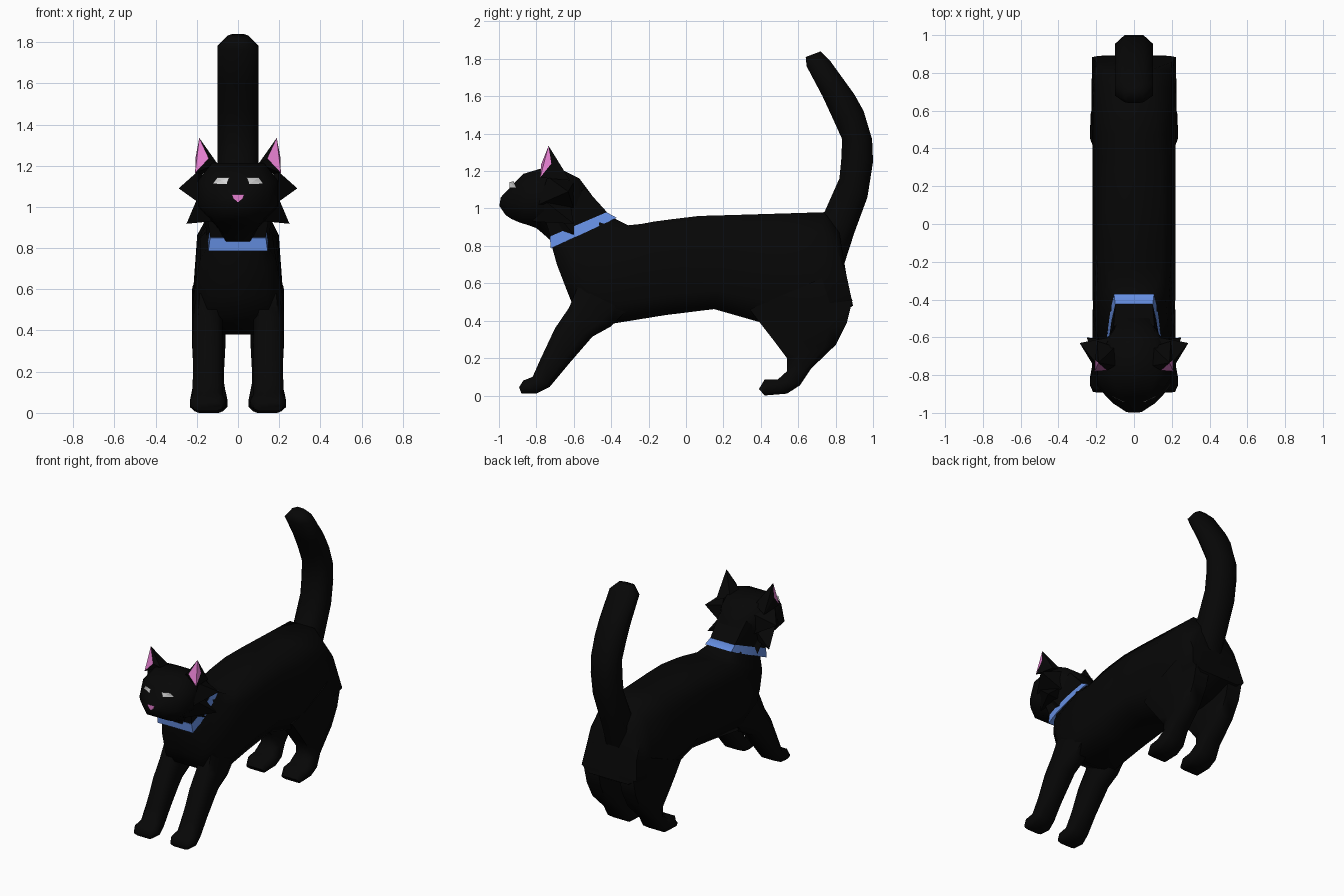
import bpy, bmesh, math
from mathutils import Vector
from mathutils.bvhtree import BVHTree

if "Cube" in bpy.data.objects:
    bpy.data.objects.remove(bpy.data.objects["Cube"], do_unlink=True)


def material(name, color):
    m = bpy.data.materials.new(name)
    m.use_nodes = True
    m.diffuse_color = (*color, 1)
    m.node_tree.nodes["Principled BSDF"].inputs["Base Color"].default_value = (*color, 1)
    return m


BLACK = material("black_fur", (0.002, 0.002, 0.002))
BLUE = material("collar_blue", (0.13, 0.27, 0.75))
PINK = material("soft_pink", (0.77, 0.21, 0.62))
WHITE = material("eye_white", (0.75, 0.75, 0.75))


def finish(bm, name, mats, smooth=0):
    """Turn a bmesh into a shaded object."""
    bmesh.ops.recalc_face_normals(bm, faces=bm.faces)
    me = bpy.data.meshes.new(name)
    bm.to_mesh(me)
    bm.free()
    for m in mats:
        me.materials.append(m)
    ob = bpy.data.objects.new(name, me)
    bpy.context.collection.objects.link(ob)
    if smooth:
        bpy.ops.object.select_all(action='DESELECT')
        ob.select_set(True)
        bpy.context.view_layer.objects.active = ob
        bpy.ops.object.shade_smooth_by_angle(angle=math.radians(smooth))
    return ob


def loft(name, rows, shape, x=0, mat=BLACK):
    """Eight-sided loft; each row is upper y, z, lower y, z, half width and
    optionally its own top factor. Shape gives the top, shoulder and bottom
    width factors and the corner depth."""
    top, c, b, t = shape
    bm = bmesh.new()
    rings = []
    for y1, z1, y2, z2, w, *own in rows:
        a = own[0] if own else top
        section = [(a, 0), (c, t), (1, 1 - t), (b, 1), (-b, 1), (-1, 1 - t), (-c, t), (-a, 0)]
        p, q = Vector((x, y1, z1)), Vector((x, y2, z2))
        rings.append([bm.verts.new(p.lerp(q, v) + Vector((u * w, 0, 0))) for u, v in section])
    for r, s in zip(rings, rings[1:]):
        for i in range(8):
            j = (i + 1) % 8
            bm.faces.new((r[i], r[j], s[j], s[i]))
    bm.faces.new(rings[0])
    bm.faces.new(rings[-1])
    return finish(bm, name, [mat], 65)


def hull(name, points, side):
    """Pointed fur clump as a convex hull."""
    bm = bmesh.new()
    vs = [bm.verts.new((side * px, y, z)) for px, y, z in points]
    bmesh.ops.convex_hull(bm, input=vs)
    return finish(bm, name, [BLACK])


# Torso from shoulders to rump
loft("body", [
    (-.41, .96, -.72, .82, .13), (-.38, .945, -.715, .79, .138),
    (-.31, .91, -.69, .70, .185), (-.24, .917, -.64, .57, .205),
    (-.17, .93, -.60, .47, .215), (-.08, .942, -.42, .38, .22),
    (.07, .96, -.11, .43, .22), (.25, .965, .15, .462, .22, .64),
    (.48, .972, .42, .385, .22, .55), (.74, .98, .64, .38, .22, .45),
    (.82, .87, .76, .40, .222, .45), (.848, .69, .893, .48, .222, .7)],
    (.68, .9, .7, .2))

# Collar band and the neck above it
band = (.72, .86, .98, .28)
loft("collar", [(-.425, .98, -.728, .85, .138), (-.37, .95, -.723, .786, .147)],
     band, mat=BLUE)
loft("neck", [(-.415, .965, -.722, .84, .136), (-.425, .983, -.726, .853, .137),
              (-.54, 1.11, -.75, .93, .15)], band)

# Head, tapering to the muzzle
head = loft("head", [
    (-.43, .97, -.725, .83, .105), (-.51, 1.08, -.77, .87, .13),
    (-.57, 1.16, -.80, .895, .17), (-.65, 1.20, -.84, .91, .19),
    (-.78, 1.212, -.89, .925, .195), (-.87, 1.185, -.935, .945, .145),
    (-.915, 1.14, -.965, .965, .11), (-.99, 1.06, -.998, 1.015, .04)],
    (.65, 1, .55, .3))

# Tail, curving up and forward
loft("tail", [
    (.68, .92, .845, .70, .1), (.74, .98, .90, .87, .1), (.82, 1.16, .97, 1.06, .1),
    (.83, 1.26, 1.0, 1.25, .1), (.835, 1.37, .995, 1.37, .1),
    (.79, 1.47, .95, 1.52, .1), (.73, 1.60, .90, 1.61, .1),
    (.645, 1.76, .77, 1.79, .1), (.64, 1.81, .72, 1.84, .05)],
    (.5, 1, .5, .27))

# Legs
for side, label in ((1, "left"), (-1, "right")):
    loft(label + "_front_leg", [
        (-.58, .58, -.30, .47, .06), (-.625, .47, -.40, .37, .072),
        (-.70, .36, -.50, .315, .073), (-.78, .19, -.63, .165, .072),
        (-.82, .10, -.73, .045, .075), (-.87, .08, -.80, .01, .087),
        (-.892, .045, -.88, .01, .07)], (.65, 1, .65, .25), side * .147)
    loft(label + "_hind_leg", [
        (.34, .46, .80, .66, .08), (.41, .37, .89, .51, .082),
        (.48, .28, .86, .39, .08), (.54, .20, .80, .27, .075),
        (.54, .13, .67, .145, .075), (.49, .085, .61, .055, .088),
        (.42, .085, .54, .01, .09), (.39, .035, .42, 0, .07)],
        (.7, 1, .7, .25), side * .142)

# Ears with pink inner faces
for side, label in ((1, "left"), (-1, "right")):
    bm = bmesh.new()
    pts = [(.188, -.735, 1.335), (.208, -.78, 1.165), (.142, -.775, 1.235), (.206, -.72, 1.24),
           (.1, -.75, 1.21), (.195, -.62, 1.15), (.1, -.65, 1.19)]
    tip, low, inner, outer, front, back, rear = [
        bm.verts.new((side * px, y, z)) for px, y, z in pts]
    for f, pink in (((tip, inner, low), 1), ((tip, low, outer), 1), ((tip, front, inner), 0),
                    ((inner, front, low), 0), ((tip, outer, back), 0), ((outer, low, back), 0),
                    ((tip, back, rear), 0), ((tip, rear, front), 0), ((low, front, rear, back), 0)):
        bm.faces.new(f).material_index = pink
    finish(bm, label + "_ear", [BLACK, PINK])

    # Cheek fur
    hull(label + "_upper_cheek_tuft", [
        (.288, -.63, 1.09), (.198, -.74, 1.17), (.19, -.79, 1.02),
        (.13, -.6, 1.14), (.13, -.6, 1.0)], side)
    hull(label + "_lower_cheek_tuft", [
        (.25, -.6, .918), (.19, -.78, 1.06), (.13, -.82, .93),
        (.12, -.62, 1.03), (.12, -.64, .94)], side)
    hull(label + "_throat_tuft", [
        (.155, -.6, .86), (.16, -.70, .98), (.11, -.74, .91),
        (.1, -.6, .98), (.1, -.66, .91)], side)

# Face plates set on the front of the head
bm = bmesh.new()
bm.from_mesh(head.data)
tree = BVHTree.FromBMesh(bm)
bm.free()


def face_plate(name, outline, level, mat, side=1):
    """Upright plate whose depth follows the head surface at one level."""
    b = bmesh.new()
    rim = []
    for px, z in outline:
        hit = tree.ray_cast(Vector((side * px, -2, level)), Vector((0, 1, 0)))[0]
        rim.append(b.verts.new((side * px, hit.y - .007, z)))
    mid = b.verts.new(sum((v.co for v in rim), Vector()) / len(rim))
    for v, w in zip(rim, rim[1:] + rim[:1]):
        b.faces.new((mid, v, w))
    ob = finish(b, name, [mat])
    # Face the plate forward
    if sum(p.normal.y for p in ob.data.polygons) > 0:
        ob.data.flip_normals()


for side, label in ((1, "left"), (-1, "right")):
    face_plate(label + "_eye", [(.042, 1.142), (.1, 1.144), (.123, 1.113), (.055, 1.111)],
               1.117, WHITE, side)
face_plate("nose", [(-.03, 1.06), (.03, 1.06), (.024, 1.04), (0, 1.022), (-.024, 1.04)],
           1.025, PINK)
